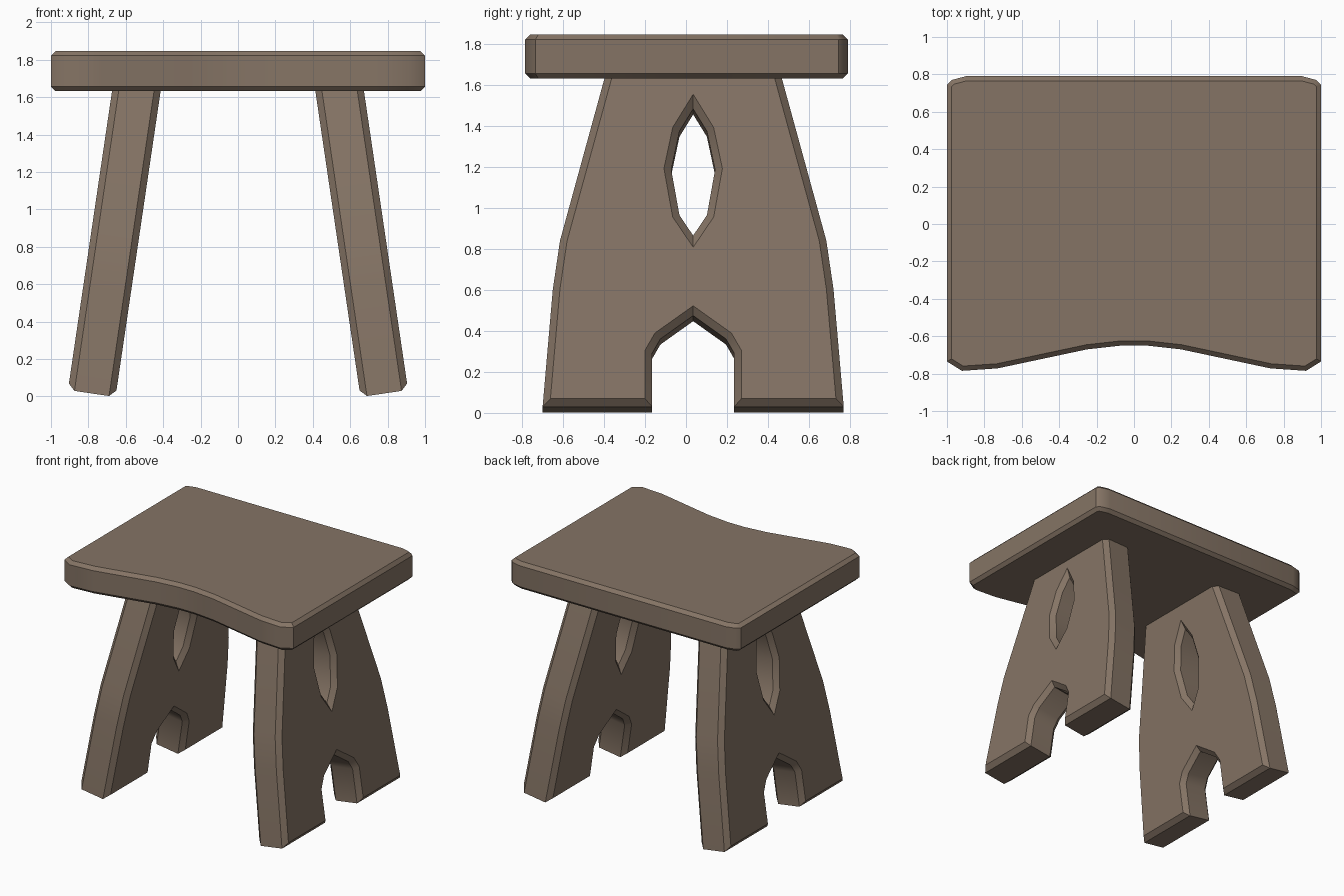
import bpy, bmesh, math
from mathutils import Matrix

if "Cube" in bpy.data.objects:
    bpy.data.objects.remove(bpy.data.objects["Cube"])

wood = bpy.data.materials.new("brown wood")
wood.diffuse_color = (0.235, 0.175, 0.13, 1)
wood.use_nodes = True
wood.node_tree.nodes["Principled BSDF"].inputs["Base Color"].default_value = wood.diffuse_color


def make_slab(name, outlines, thickness, bevel, matrix):
    """Extrude flat outlines (joined along shared edges) and chamfer the rims."""
    bm = bmesh.new()
    for pts in outlines:
        bm.faces.new([bm.verts.new((x, y, -thickness / 2)) for x, y in pts])
    bmesh.ops.remove_doubles(bm, verts=bm.verts[:], dist=1e-4)
    bmesh.ops.recalc_face_normals(bm, faces=bm.faces[:])
    ext = bmesh.ops.extrude_face_region(bm, geom=bm.faces[:], use_keep_orig=True)
    top = [g for g in ext["geom"] if isinstance(g, bmesh.types.BMVert)]
    bmesh.ops.translate(bm, verts=top, vec=(0, 0, thickness))
    bmesh.ops.recalc_face_normals(bm, faces=bm.faces[:])
    # rim edges: between a flat face and a side wall
    rims = [e for e in bm.edges if len(e.link_faces) == 2
            and abs(e.calc_face_angle() - math.pi / 2) < 0.05
            and any(abs(f.normal.z) > 0.9 for f in e.link_faces)]
    bmesh.ops.bevel(bm, geom=rims, offset=bevel, segments=1, profile=0.5,
                    affect='EDGES', clamp_overlap=True)
    bm.transform(matrix)
    bmesh.ops.recalc_face_normals(bm, faces=bm.faces[:])
    mesh = bpy.data.meshes.new(name)
    bm.to_mesh(mesh)
    bm.free()
    mesh.materials.append(wood)
    ob = bpy.data.objects.new(name, mesh)
    bpy.context.collection.objects.link(ob)
    bpy.context.view_layer.objects.active = ob
    ob.select_set(True)
    bpy.ops.object.shade_smooth_by_angle(angle=math.radians(40))
    ob.select_set(False)


# seat: rounded corners, front edge scooped inwards
half = [(0.07, -0.65), (0.25, -0.67), (0.73, -0.772), (0.92, -0.785),
        (1.0, -0.735), (1.0, 0.745), (0.975, 0.77), (0.9, 0.79)]
seat = half + [(-x, y) for x, y in reversed(half)]
make_slab("seat", [seat], 0.215, 0.025, Matrix.Translation((0, 0, 1.7395)))

# leg half profile: across, up along the board; with foot notch and hole
leg = [(0.2, 0), (0.735, 0), (0.685, 0.58), (0.65, 0.82), (0.395, 1.76), (0, 1.76),
       (0, 1.47), (0.067, 1.36), (0.107, 1.17), (0.067, 0.945), (0, 0.845),
       (0, 0.45), (0.16, 0.335), (0.2, 0.265)]
mirrored = [(-x, y) for x, y in reversed(leg)]
tilt = math.atan(0.1475)
for side, name in ((1, "right_leg"), (-1, "left_leg")):
    c, s = math.cos(tilt), math.sin(tilt)
    # columns: across -> y, up -> leaning inwards, thickness -> outwards
    m = Matrix(((0, -s * side, c * side, 0.782 * side),
                (1, 0, 0, 0.035),
                (0, c, s, 0.016),
                (0, 0, 0, 1)))
    make_slab(name, [leg, mirrored], 0.257, 0.035, m)
